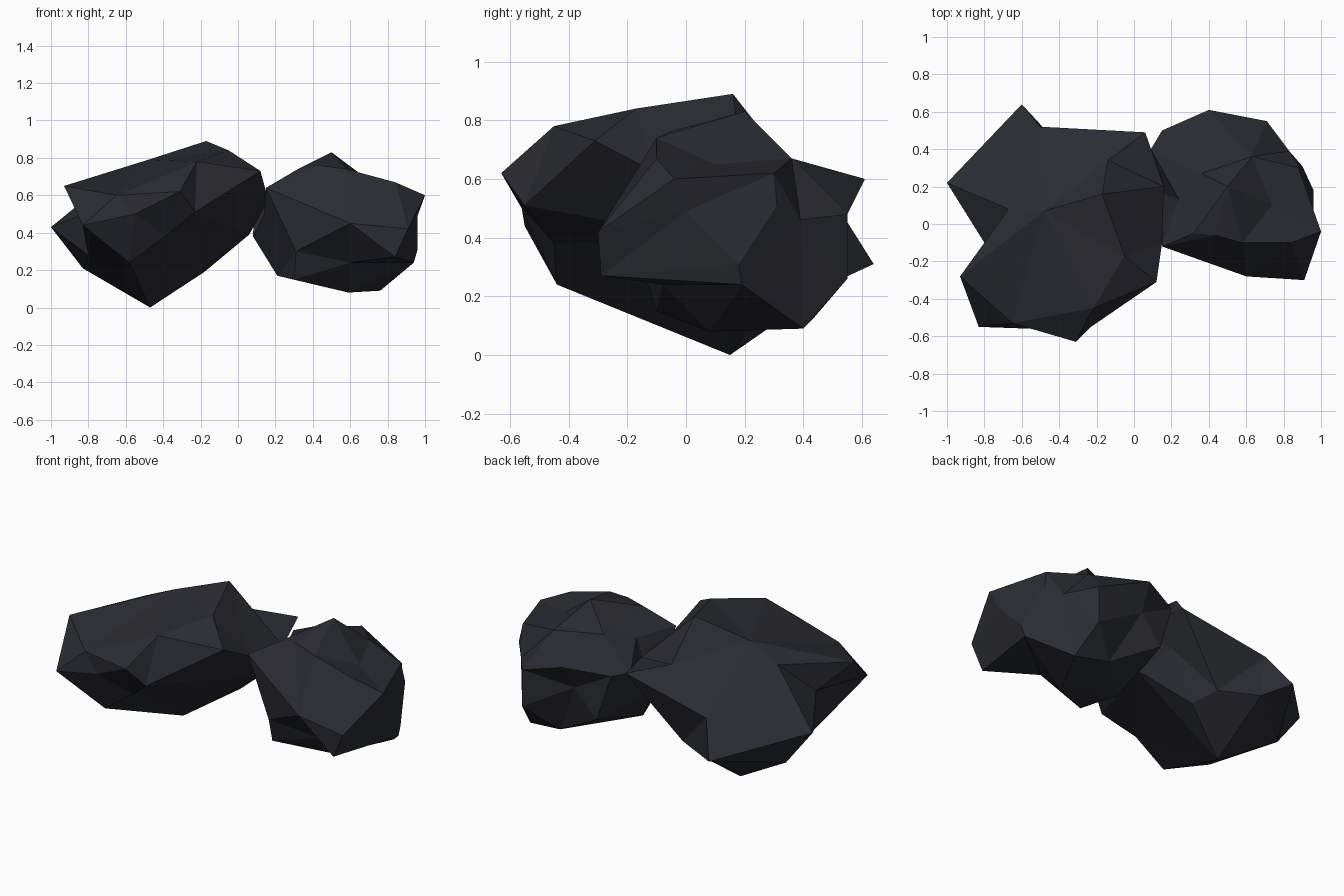
import bpy, bmesh
from mathutils import Vector

stone = bpy.data.materials.new("dark blue grey stone")
stone.diffuse_color = (0.024, 0.025, 0.032, 1)


def rock(name, centre, corners):
    """Faceted boulder: corners are skinned around the centre, so dents are kept."""
    c = Vector(centre)
    bm = bmesh.new()
    pts = [Vector(p) for p in corners]
    verts = [bm.verts.new((p - c).normalized()) for p in pts]
    bmesh.ops.convex_hull(bm, input=verts)
    for v, p in zip(verts, pts):
        v.co = p
    bmesh.ops.delete(bm, geom=[v for v in bm.verts if not v.link_faces], context='VERTS')
    bmesh.ops.recalc_face_normals(bm, faces=bm.faces)
    mesh = bpy.data.meshes.new(name)
    bm.to_mesh(mesh)
    bm.free()
    mesh.materials.append(stone)
    ob = bpy.data.objects.new(name, mesh)
    bpy.context.collection.objects.link(ob)


# left boulder: long, tilted, with a notch on its left and an overhang at the back
rock("left_boulder", (-0.42, -0.03, 0.47), [
    # top
    (-0.17, 0.16, 0.89), (-0.05, -0.17, 0.84), (-0.22, -0.45, 0.78),
    (-0.48, 0.07, 0.79), (-0.67, 0.08, 0.70), (0.12, -0.31, 0.73),
    (-0.14, 0.34, 0.66), (-0.93, -0.28, 0.65),
    # front
    (-0.31, -0.63, 0.62), (-0.65, -0.53, 0.60), (-0.55, -0.56, 0.50),
    (-0.23, -0.55, 0.51), (-0.83, -0.55, 0.44), (-0.39, -0.45, 0.38),
    (-0.58, -0.44, 0.24),
    # sides
    (-0.80, -0.10, 0.51), (-1.0, 0.22, 0.43), (0.15, -0.10, 0.62),
    (0.16, 0.20, 0.57), (0.06, 0.10, 0.39),
    # back
    (0.06, 0.49, 0.61), (-0.50, 0.52, 0.50), (-0.60, 0.64, 0.31),
    (-0.48, 0.51, 0.25), (-0.02, 0.30, 0.47),
    # underside
    (-0.80, -0.08, 0.28), (-0.83, 0.23, 0.21), (-0.65, -0.13, 0.16),
    (-0.47, 0.15, 0.0), (-0.18, 0.28, 0.19), (-0.26, 0.40, 0.25),
])

# right boulder: rounder, with a small peak on top and an undercut front
rock("right_boulder", (0.55, 0.13, 0.44), [
    # top
    (0.50, 0.20, 0.83), (0.36, 0.27, 0.68), (0.63, 0.36, 0.67),
    (0.74, 0.10, 0.65), (0.58, -0.10, 0.74), (0.43, -0.06, 0.76),
    (0.32, -0.05, 0.74), (0.15, -0.12, 0.64), (0.84, -0.10, 0.67),
    (0.24, 0.13, 0.64),
    # front
    (0.60, -0.28, 0.45), (0.91, -0.30, 0.42), (0.84, -0.29, 0.27),
    (0.60, -0.08, 0.24), (0.31, -0.15, 0.30),
    # right side
    (1.0, -0.04, 0.60), (0.96, 0.0, 0.49), (0.90, 0.31, 0.51),
    (0.88, 0.30, 0.62), (0.96, 0.18, 0.31), (0.94, 0.19, 0.24),
    # back
    (0.40, 0.61, 0.60), (0.71, 0.55, 0.48), (0.83, 0.39, 0.46),
    (0.38, 0.52, 0.45), (0.54, 0.43, 0.12), (0.71, 0.55, 0.26),
    (0.24, 0.51, 0.29),
    # left side
    (0.15, 0.50, 0.57), (0.09, 0.40, 0.57), (0.08, 0.20, 0.38),
    (0.14, 0.0, 0.50),
    # underside
    (0.21, 0.11, 0.17), (0.30, -0.10, 0.15), (0.59, 0.08, 0.08),
    (0.76, 0.40, 0.09),
])
